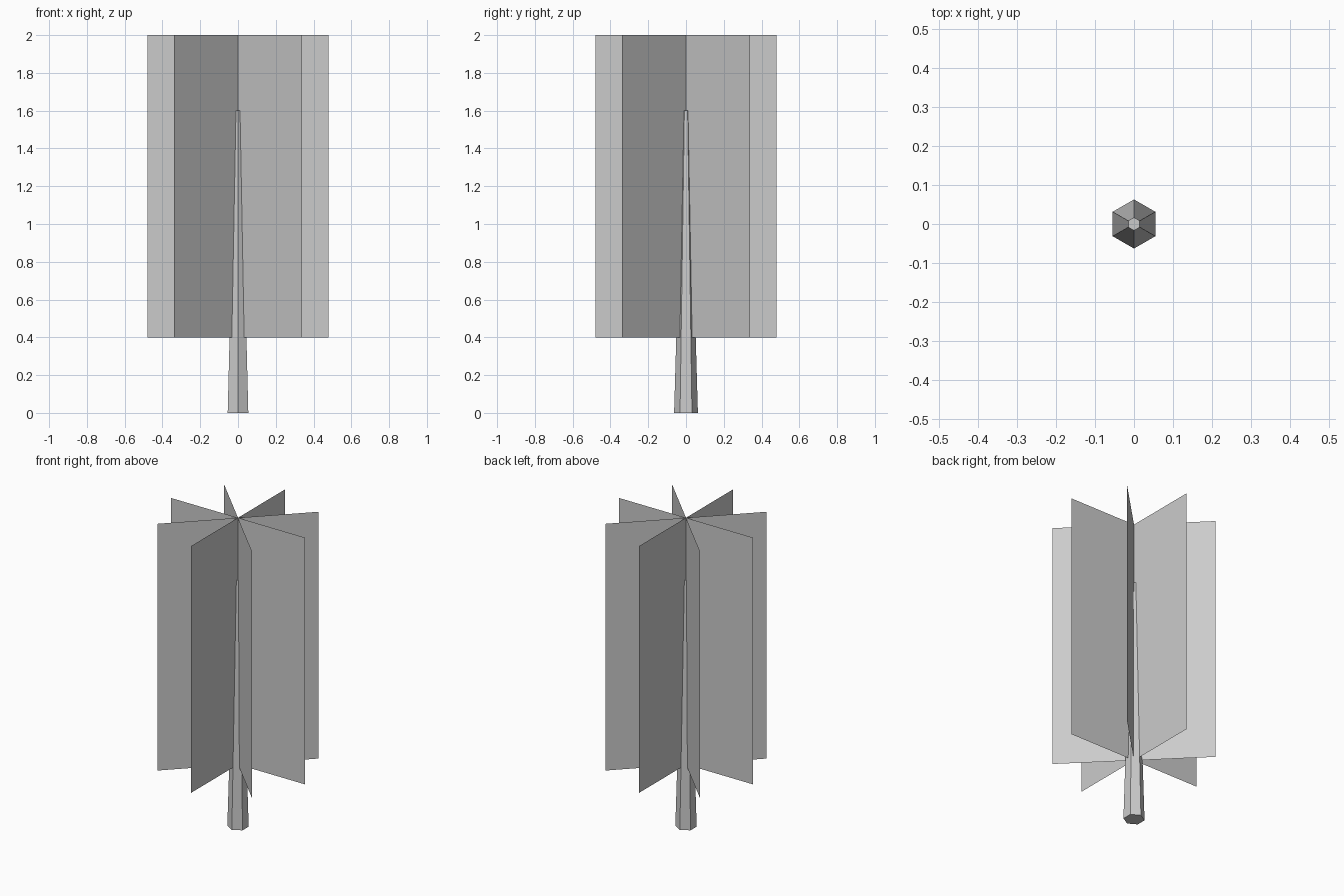
import bpy, bmesh, math

if "Cube" in bpy.data.objects:
    bpy.data.objects.remove(bpy.data.objects["Cube"])

def make_object(name, bm):
    mesh = bpy.data.meshes.new(name)
    bm.to_mesh(mesh)
    bm.free()
    obj = bpy.data.objects.new(name, mesh)
    bpy.context.collection.objects.link(obj)
    return obj

# Trunk: tapered six-sided post with corners on +y and -y
R_BASE, R_TOP, H_TRUNK, SIDES = 0.063, 0.017, 1.6, 6
bm = bmesh.new()
rings = []
for r, z in ((R_BASE, 0.0), (R_TOP, H_TRUNK)):
    rings.append([bm.verts.new((r * math.cos(a), r * math.sin(a), z))
                  for a in (math.pi / 2 + 2 * math.pi * i / SIDES for i in range(SIDES))])
low, high = rings
for i in range(SIDES):
    j = (i + 1) % SIDES
    bm.faces.new((low[i], low[j], high[j], high[i]))
bm.faces.new(low[::-1])
bm.faces.new(high)
make_object("trunk", bm)

# Foliage cards: four thin upright sheets crossing at the trunk axis
HALF_W, Z0, Z1 = 0.48, 0.4, 2.0
for k in range(4):
    bm = bmesh.new()
    corners = ((-HALF_W, Z0), (HALF_W, Z0), (HALF_W, Z1), (-HALF_W, Z1))
    bm.faces.new([bm.verts.new((x, 0, z)) for x, z in corners])
    card = make_object(f"foliage_card_{k + 1}", bm)
    card.rotation_euler.z = k * math.pi / 4
